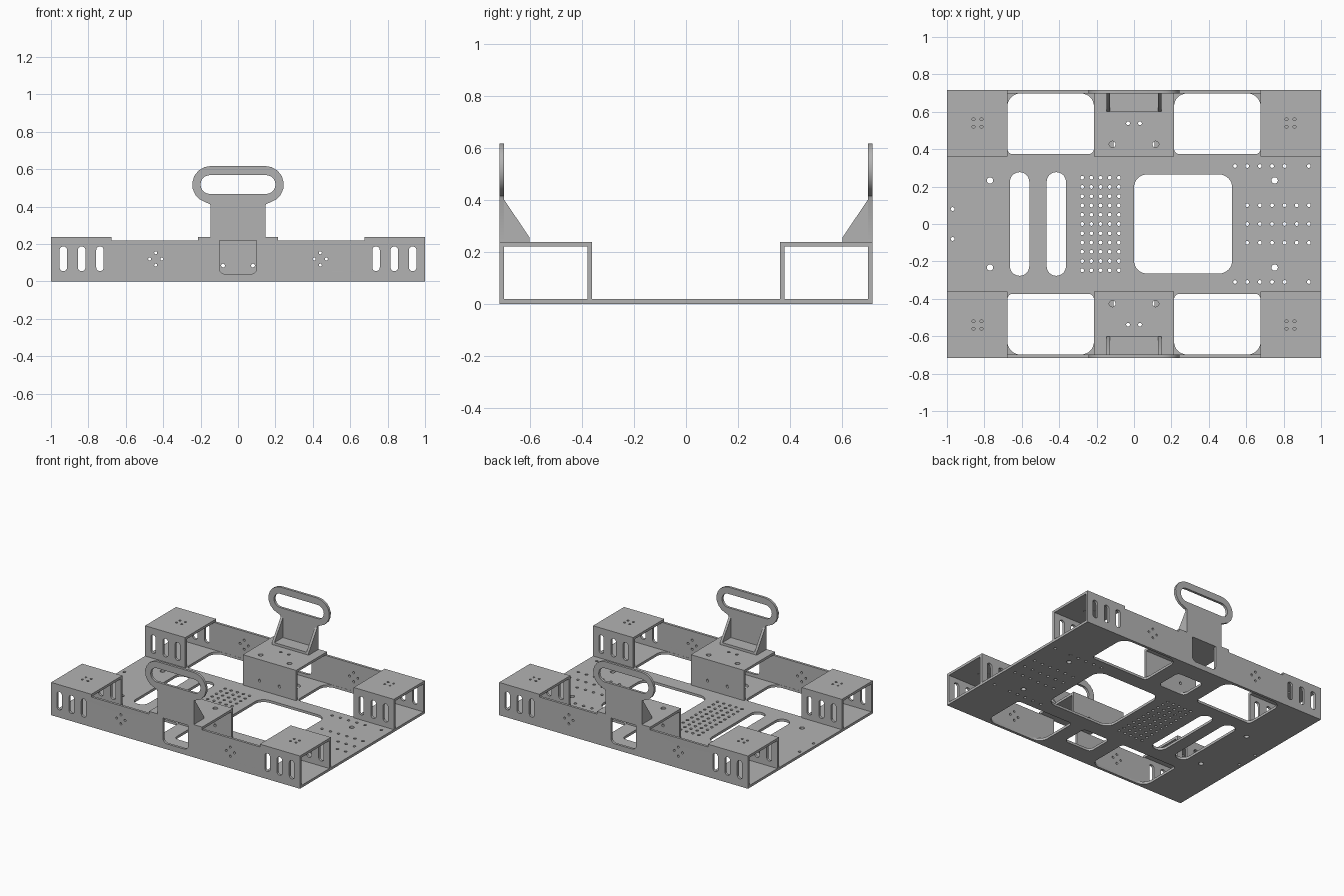
import bpy, bmesh
from math import cos, sin, pi, radians
from mathutils import Matrix

cube = bpy.data.objects.get("Cube")
if cube:
    bpy.data.objects.remove(cube)

grey = bpy.data.materials.new("light grey")
grey.use_nodes = True
grey.diffuse_color = (0.45, 0.45, 0.45, 1)
grey.node_tree.nodes["Principled BSDF"].inputs["Base Color"].default_value = grey.diffuse_color

# Overall sizes
T = 0.018            # sheet thickness
W, D, H = 1.0, 0.717, 0.238
INNER = 0.361        # inner face of the raised boxes
BOX, MID = 0.677, 0.214   # x limits of corner boxes and middle box

# Orientations of a flat panel: lying, facing front, facing sideways
LYING = Matrix.Identity(4)
FRONT = Matrix.Rotation(pi / 2, 4, 'X')
SIDE = Matrix.Rotation(pi / 2, 4, 'Z') @ FRONT


def arc(x, y, r, start, end, n=8):
    return [(x + r * cos(radians(start + (end - start) * i / n)),
             y + r * sin(radians(start + (end - start) * i / n))) for i in range(n + 1)]


def circle(x, y, r=0.01):
    return arc(x, y, r, 0, 360, 16)[:-1]


def rect(x0, x1, y0, y1, low=0, high=None):
    """Rectangle with separate radii for its lower and upper corners."""
    high = low if high is None else high
    pts = []
    for x, y, r, a in ((x1 - low, y0 + low, low, -90), (x1 - high, y1 - high, high, 0),
                       (x0 + high, y1 - high, high, 90), (x0 + low, y0 + low, low, 180)):
        pts += arc(x, y, r, a, a + 90) if r else [(x, y)]
    return pts


def panel(name, loops, thickness, orient, centre):
    """Sheet cut from an outline (first loop) with holes (other loops)."""
    curve = bpy.data.curves.new(name, 'CURVE')
    curve.dimensions, curve.fill_mode = '2D', 'BOTH'
    curve.extrude = thickness / 2
    for pts in loops:
        spline = curve.splines.new('POLY')
        spline.points.add(len(pts) - 1)
        for p, (x, y) in zip(spline.points, pts):
            p.co = (x, y, 0, 1)
        spline.use_cyclic_u = True
        spline.use_smooth = False
    temp = bpy.data.objects.new(name + " outline", curve)
    bpy.context.collection.objects.link(temp)
    graph = bpy.context.evaluated_depsgraph_get()
    mesh = bpy.data.meshes.new_from_object(temp.evaluated_get(graph))
    bpy.data.objects.remove(temp)
    bpy.data.curves.remove(curve)
    mesh.transform(Matrix.Translation(centre) @ orient)
    bm = bmesh.new()
    bm.from_mesh(mesh)
    bmesh.ops.remove_doubles(bm, verts=bm.verts, dist=0.00005)
    bmesh.ops.recalc_face_normals(bm, faces=bm.faces)
    bm.to_mesh(mesh)
    bm.free()
    mesh.materials.clear()
    mesh.materials.append(grey)
    obj = bpy.data.objects.new(name, mesh)
    bpy.context.collection.objects.link(obj)
    bpy.ops.object.select_all(action='DESELECT')
    obj.select_set(True)
    bpy.context.view_layer.objects.active = obj
    bpy.ops.object.shade_smooth_by_angle(angle=radians(35))
    return obj


def flip(pts):
    return [(x, -y) for x, y in pts]


def mirror_x(pts):
    return [(-x, y) for x, y in pts]


# Base plate with wheel openings, slots and mounting holes
loops = [rect(-W, W, -D, D),
         rect(0, 0.525, -0.265, 0.265, 0.07),
         rect(-0.663, -0.56, -0.277, 0.277, 0.051),
         rect(-0.467, -0.364, -0.277, 0.277, 0.051)]
wheel = rect(MID, BOX, 0.373, 0.698, 0.03, 0.07)
under = rect(-0.11, 0.11, 0.38, 0.58, 0.03)
loops += [wheel, flip(wheel), mirror_x(wheel), mirror_x(flip(wheel)), under, flip(under)]
loops += [circle(-0.277 + 0.049 * i, 0.0495 * j) for i in range(5) for j in range(-5, 6)]
columns = [0.54, 0.605, 0.673, 0.738, 0.805, 0.87, 0.935]
for y in (-0.31, -0.1, 0, 0.1, 0.31):
    skip = 5 if abs(y) > 0.2 else 0
    loops += [circle(x, y) for i, x in enumerate(columns) if i != skip]
for s in (-1, 1):
    loops += [circle(0.752, 0.233 * s, 0.017), circle(-0.77, 0.233 * s, 0.017),
              circle(-0.97, 0.08 * s)]
panel("base_plate", loops, T, LYING, (0, 0, T / 2))


def vent_slots(side):
    return [rect(side * x - 0.02, side * x + 0.02, 0.055, 0.187, 0.0195)
            for x in (0.738, 0.836, 0.934)]


# Half outline of an outer wall with its handle, from bottom to top
half = [(W, T), (W, H), (BOX, H), (BOX, 0.218), (MID, 0.218), (MID, H), (0.147, H),
        (0.147, 0.405), (0.151, 0.414)] + arc(0.146, 0.518, 0.099, -75, 90)
wall = half + mirror_x(half)[::-1]

for s, end in ((-1, "front"), (1, "back")):
    # Outer wall and handle in one sheet
    loops = [wall, rect(-0.2, 0.2, 0.468, 0.568, 0.0495),
             rect(-0.1, 0.1, 0.04, 0.22, 0.03, 0.002)]
    for side in (-1, 1):
        loops += vent_slots(side)
        loops += [circle(side * 0.44 + dx, 0.12 + dz, 0.008)
                  for dx, dz in ((0.033, 0), (-0.033, 0), (0, 0.033), (0, -0.033))]
    panel(end + "_wall_and_handle", loops, T, FRONT, (0, s * (D - T / 2), 0))

    # Boxes: top plate and inner wall
    y0, y1 = sorted((s * INNER, s * (D - T)))
    inner_y = s * (INNER + T / 2)
    for side, label in ((-1, "right"), (1, "left")):
        x0, x1 = sorted((side * BOX, side * W))
        dots = [circle(side * x, s * y, 0.008) for x in (0.815, 0.858) for y in (0.52, 0.56)]
        panel(f"{end}_{label}_box_top", [rect(x0, x1, y0, y1)] + dots, T, LYING,
              (0, 0, H - T / 2))
        panel(f"{end}_{label}_box_inner_wall", [rect(x0, x1, T, H - T)] + vent_slots(side),
              T, FRONT, (0, inner_y, 0))

        # Triangular gusset bracing the handle
        gusset = [(s * y, z) for y, z in ((D - T, H), (D - T, 0.4), (0.602, 0.256), (0.602, H))]
        panel(f"{end}_{label}_handle_gusset", [gusset], T, SIDE, (side * 0.138, 0, 0))

    dots = []
    for m in (-1, 1):
        dots += [circle(m * 0.032, s * 0.538), circle(m * 0.116, s * 0.426, 0.017)]
    panel(end + "_middle_box_top", [rect(-MID, MID, y0, y1)] + dots, T, LYING, (0, 0, H - T / 2))
    panel(end + "_middle_box_inner_wall",
          [rect(-MID, MID, T, H - T), circle(-0.08, 0.085), circle(0.08, 0.085)],
          T, FRONT, (0, inner_y, 0))

    # Foot plate between the gussets
    f0, f1 = sorted((s * 0.602, s * (D - T)))
    panel(end + "_handle_foot", [rect(-0.129, 0.129, f0, f1)], T, LYING, (0, 0, H + T / 2))
